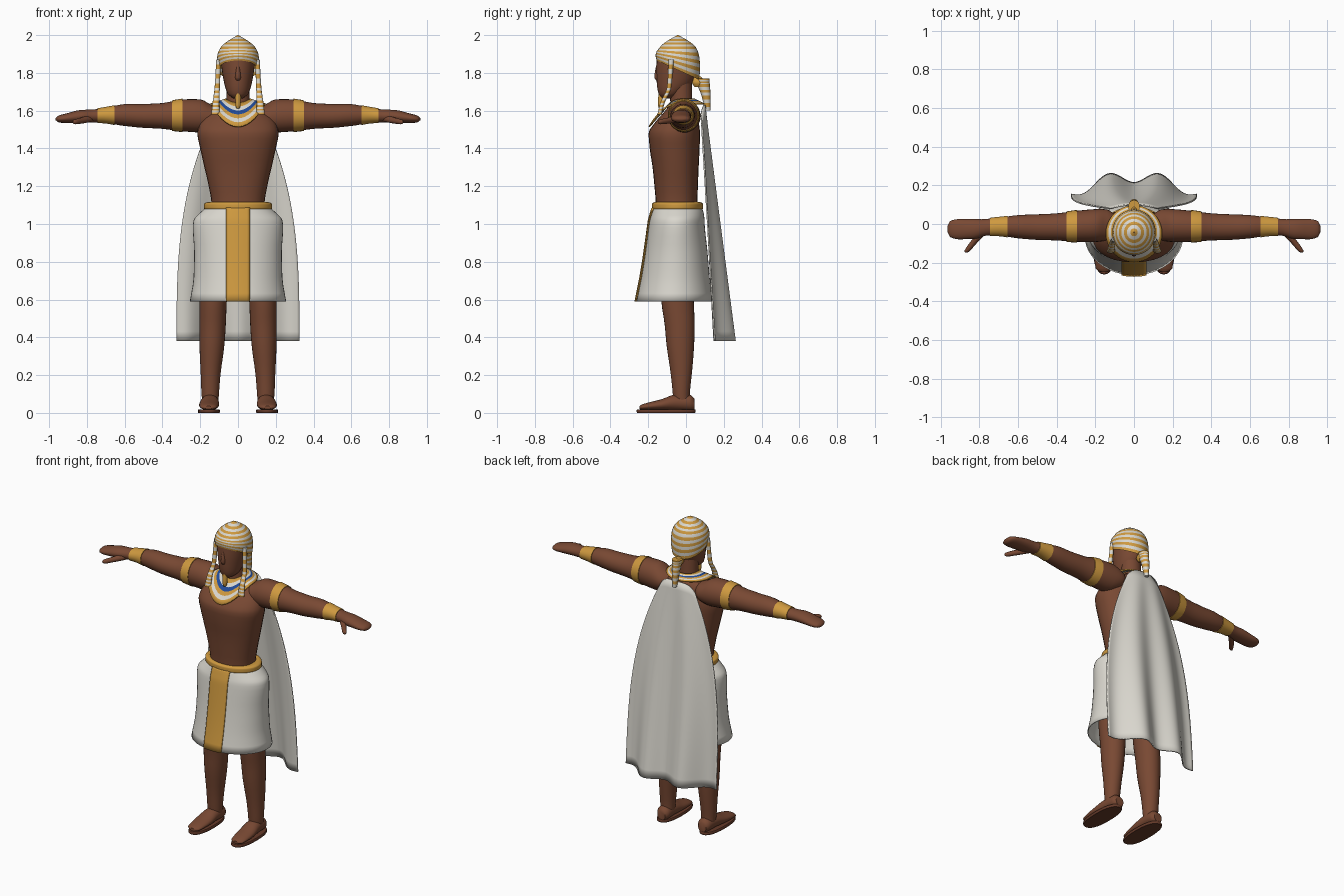
import bpy, bmesh, math

cube = bpy.data.objects.get("Cube")
if cube:
    bpy.data.objects.remove(cube)


def material(name, r, g, b):
    m = bpy.data.materials.new(name)
    m.diffuse_color = (r, g, b, 1)
    m.use_nodes = True
    m.node_tree.nodes["Principled BSDF"].inputs["Base Color"].default_value = (r, g, b, 1)
    return m


skin = material("brown skin", 0.19, 0.066, 0.033)
leather = material("dark leather", 0.13, 0.042, 0.022)
gold = material("gold", 0.62, 0.32, 0.05)
linen = material("linen white", 0.70, 0.68, 0.62)
blue = material("lapis blue", 0.015, 0.07, 0.32)


def finish(bm, name, mats, thickness=0, angle=50):
    bmesh.ops.recalc_face_normals(bm, faces=bm.faces)
    mesh = bpy.data.meshes.new(name)
    bm.to_mesh(mesh)
    bm.free()
    for m in mats:
        mesh.materials.append(m)
    ob = bpy.data.objects.new(name, mesh)
    bpy.context.collection.objects.link(ob)
    bpy.ops.object.select_all(action='DESELECT')
    ob.select_set(True)
    bpy.context.view_layer.objects.active = ob
    bpy.ops.object.shade_smooth_by_angle(angle=math.radians(angle))
    if thickness:
        mod = ob.modifiers.new("thickness", 'SOLIDIFY')
        mod.thickness = thickness
        mod.offset = 0
    return ob


def skin_rows(bm, rows, closed, row_mat):
    """Bridge successive rows of vertices with quads."""
    n = len(rows[0])
    for j in range(len(rows) - 1):
        for i in range(n if closed else n - 1):
            k = (i + 1) % n
            f = bm.faces.new((rows[j][i], rows[j][k], rows[j + 1][k], rows[j + 1][i]))
            f.material_index = row_mat(j)


def sample(rings, t):
    """Smooth interpolation without overshoot between profile rings."""
    def slope(i, c):
        return (rings[i + 1][c] - rings[i][c]) / (rings[i + 1][0] - rings[i][0])

    def tangent(i, c):
        a, b = slope(max(i - 1, 0), c), slope(min(i, len(rings) - 2), c)
        return 2 * a * b / (a + b) if a * b > 0 else 0

    i = 0
    while i < len(rings) - 2 and t > rings[i + 1][0]:
        i += 1
    p, q = rings[i], rings[i + 1]
    h = q[0] - p[0]
    s = (t - p[0]) / h
    out = []
    for c in range(1, 5):
        out.append((1 + 2 * s) * (1 - s) ** 2 * p[c] + s * (1 - s) ** 2 * h * tangent(i, c)
                   + s * s * (3 - 2 * s) * q[c] + s * s * (s - 1) * h * tangent(i + 1, c))
    return out


def levels(rings, sub, clip=None):
    ts = [p[0] + (q[0] - p[0]) * k / sub for p, q in zip(rings, rings[1:]) for k in range(sub)]
    ts.append(rings[-1][0])
    if clip:
        ts = [clip[0]] + [t for t in ts if clip[0] < t < clip[1]] + [clip[1]]
    return ts


def loft(name, rings, mats, axis='z', side=1, n=28, sub=3, clip=None, grow=0,
         caps=True, row_mat=lambda j: 0, power=2, warp=None):
    """Rings are (position, centre u, centre v, radius u, radius v) along an axis."""
    bm = bmesh.new()
    rows = []
    for t in levels(rings, sub, clip):
        cu, cv, ru, rv = sample(rings, t)
        row = []
        for i in range(n):
            a = 2 * math.pi * i / n
            c, s = math.cos(a), math.sin(a)
            u = cu + (ru + grow) * math.copysign(abs(c) ** (2 / power), c)
            v = cv + (rv + grow) * math.copysign(abs(s) ** (2 / power), s)
            x, y, z = {'x': (t, u, v), 'y': (u, t, v), 'z': (u, v, t)}[axis]
            if warp:
                z = warp(y, z)
            row.append(bm.verts.new((x * side, y, z)))
        rows.append(row)
    skin_rows(bm, rows, True, row_mat)
    if caps:
        for j in (0, -1):
            bm.faces.new(rows[j]).material_index = row_mat(j % (len(rows) - 1))
    return finish(bm, name, mats)


def stripes(j):
    return j % 2


# Torso, neck and head
loft("torso", [(0.98, 0, -.05, .15, .11), (1.1, 0, -.05, .14, .11), (1.2, 0, -.052, .155, .115),
               (1.3, 0, -.055, .178, .122), (1.4, 0, -.06, .2, .132), (1.48, 0, -.062, .215, .136),
               (1.54, 0, -.047, .2, .115), (1.6, 0, -.024, .14, .086), (1.645, 0, -.02, .07, .05)],
     [skin], power=2.2)
loft("neck", [(1.58, 0, -.025, .075, .065), (1.64, 0, -.025, .062, .058),
              (1.76, 0, -.03, .06, .06)], [skin])
loft("head", [(1.665, 0, -.095, .025, .035), (1.69, 0, -.085, .055, .06), (1.75, 0, -.06, .074, .095),
              (1.82, 0, -.052, .086, .105), (1.88, 0, -.045, .092, .11), (1.93, 0, -.045, .08, .09)], [skin])
loft("nose", [(1.758, 0, -.147, .01, .008), (1.775, 0, -.15, .016, .018),
              (1.84, 0, -.148, .008, .01)], [skin], n=12)
loft("beard", [(1.612, 0, -.135, .009, .009), (1.63, 0, -.135, .014, .014),
               (1.695, 0, -.13, .015, .015)], [gold], n=12)

# Striped head cloth, pointed on top and lower at the nape
loft("head_cloth", [(1.815, 0, -.043, .105, .113), (1.86, 0, -.043, .112, .118), (1.9, 0, -.043, .108, .113),
                    (1.94, 0, -.043, .088, .092), (1.97, 0, -.043, .052, .055), (2.0, 0, -.043, .002, .002)],
     [gold, linen], n=36, caps=False, row_mat=stripes,
     warp=lambda y, z: z - .45 * (y + .043) * max(0, (1.93 - z) / .115))
loft("cloth_tail", [(1.6, 0, .115, .012, .014), (1.68, 0, .106, .022, .024), (1.74, 0, .093, .026, .033),
                    (1.77, 0, .09, .03, .034)], [linen, gold], n=16, sub=4, row_mat=stripes)
loft("tail_knot", [(1.725, 0, .065, .012, .02), (1.75, 0, .065, .024, .035),
                   (1.78, 0, .06, .012, .02)], [gold], n=14)

# Broad collar of concentric bands
bm = bmesh.new()
rows = []
for j in range(7):
    t = j / 6
    row = []
    for i in range(40):
        a = 2 * math.pi * i / 40
        front = max(0, -math.sin(a)) ** 2
        row.append(bm.verts.new(((.065 + .08 * t) * math.cos(a),
                                 -.02 - .03 * t + (.065 + .08 * t) * math.sin(a),
                                 1.66 - .025 * t - front * (.02 + .1 * t))))
    rows.append(row)
skin_rows(bm, rows, True, lambda j: (0, 1, 2, 0, 1, 0)[j])
finish(bm, "collar", [gold, linen, blue], thickness=.008)

# Kilt with belt and front panel
kilt = [(.59, 0, -.062, .255, .203), (.72, 0, -.057, .235, .182), (.85, 0, -.052, .232, .166),
        (.98, 0, -.05, .239, .15), (1.02, 0, -.048, .235, .146), (1.06, 0, -.045, .2, .138),
        (1.085, 0, -.045, .172, .13)]
kilt_ob = loft("kilt", kilt, [linen], n=48, caps=False)
mod = kilt_ob.modifiers.new("thickness", 'SOLIDIFY')
mod.thickness = .006
loft("belt", [(1.074, 0, -.045, .165, .125), (1.082, 0, -.045, .18, .135), (1.105, 0, -.045, .18, .135),
              (1.115, 0, -.045, .165, .125), (1.116, 0, -.045, .13, .1)], [gold], n=40)
bm = bmesh.new()
rows = []
for z in levels(kilt, 3):
    cx, cy, rx, ry = sample(kilt, z)
    xs = [.063 * (k / 4 - 1) for k in range(9)]
    rows.append([bm.verts.new((x, cy - .005 - ry * math.sqrt(1 - (x / rx) ** 2), z)) for x in xs])
skin_rows(bm, rows, False, lambda j: 0)
finish(bm, "kilt_panel", [gold], thickness=.006)

# Cape hanging in folds down the back
bm = bmesh.new()
rows = []
for j in range(25):
    v = j / 24
    half = .12 + .205 * (1 - (1 - v) ** 3)
    row = []
    for i in range(49):
        u = i / 24 - 1
        y = .1 + .143 * v - (.02 + .07 * v) * u * u - .03 * v * math.cos(2 * math.pi * u / .8)
        row.append(bm.verts.new((half * u, y, 1.63 - 1.25 * v - .05 * u ** 4 * (1 - v))))
    rows.append(row)
skin_rows(bm, rows, False, lambda j: 0)
finish(bm, "cape", [linen], thickness=.008)

# Paired parts
arm = [(.1, -.01, 1.565, .06, .05), (.14, -.005, 1.565, .08, .065), (.2, -.008, 1.572, .085, .088),
       (.3, -.012, 1.575, .08, .084), (.4, -.015, 1.572, .07, .068), (.5, -.016, 1.572, .066, .063),
       (.6, -.014, 1.577, .06, .058), (.7, -.013, 1.576, .046, .04), (.77, -.018, 1.572, .043, .034),
       (.83, -.026, 1.57, .052, .034), (.91, -.027, 1.56, .052, .025), (.95, -.026, 1.556, .042, .018),
       (.965, -.026, 1.555, .015, .006)]
thumb = [(-.148, .868, 1.54, .006, .006), (-.138, .862, 1.541, .015, .013),
         (-.09, .825, 1.548, .02, .016), (-.04, .78, 1.56, .024, .02)]
leg = [(.05, .147, -.02, .042, .042), (.1, .147, -.025, .046, .045), (.2, .145, -.025, .052, .055),
       (.36, .138, -.03, .066, .073), (.46, .135, -.033, .07, .079), (.6, .132, -.045, .073, .086),
       (.95, .11, -.05, .085, .09)]
foot = [(-.247, .156, .028, .02, .008), (-.23, .156, .031, .042, .015), (-.13, .153, .043, .053, .029),
        (-.05, .149, .055, .047, .043), (.02, .147, .053, .043, .043), (.045, .147, .045, .028, .03)]
sole = [(0, .154, -.105, .056, .153), (.004, .154, -.105, .059, .156),
        (.014, .154, -.105, .059, .156), (.018, .154, -.105, .056, .153)]
lappet = [(1.58, .12, -.14, .022, .012), (1.64, .117, -.125, .018, .012),
          (1.72, .11, -.09, .014, .012), (1.87, .103, -.078, .012, .014)]

for label, s in (("left", 1), ("right", -1)):
    loft(label + "_arm", arm, [skin], 'x', s)
    loft(label + "_thumb", thumb, [skin], 'y', s, n=12)
    loft(label + "_armlet", arm, [gold], 'x', s, clip=(.295, .35), grow=.004)
    loft(label + "_bracelet", arm, [gold], 'x', s, clip=(.655, .745), grow=.004)
    loft(label + "_leg", leg, [skin], side=s)
    loft(label + "_foot", foot, [skin], 'y', s)
    loft(label + "_sandal_sole", sole, [leather], side=s, sub=1, power=2.4)
    loft(label + "_lappet", lappet, [gold, linen], side=s, n=14, sub=6, row_mat=stripes)
